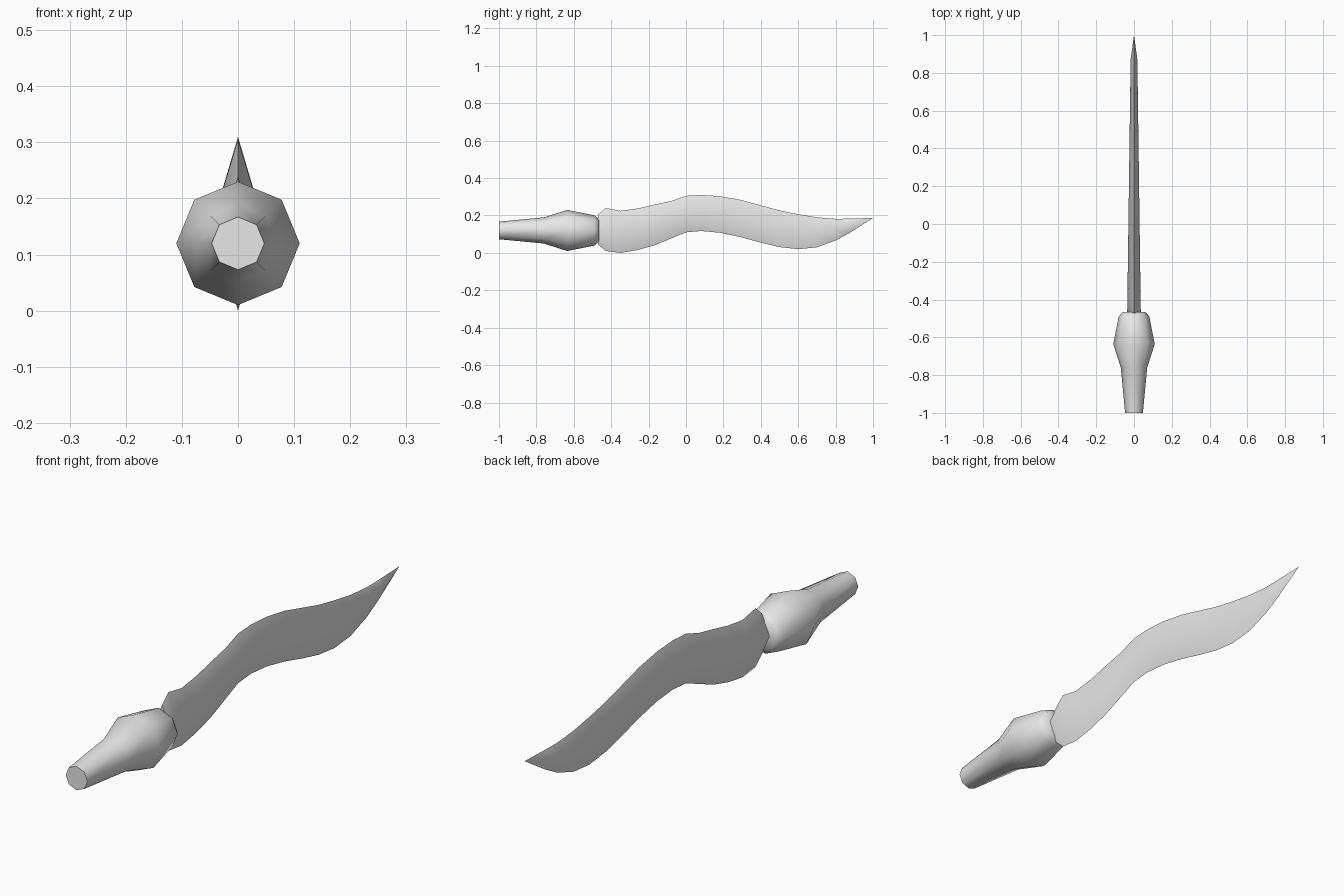
import bpy, bmesh, math

cube = bpy.data.objects.get("Cube")
if cube:
    bpy.data.objects.remove(cube, do_unlink=True)

grey = bpy.data.materials.new("plain_grey")
grey.diffuse_color = (0.8, 0.8, 0.8, 1)
grey.use_nodes = True
for node in grey.node_tree.nodes:
    if node.type == 'BSDF_PRINCIPLED':
        node.inputs["Base Color"].default_value = (0.8, 0.8, 0.8, 1)


def loft(name, rings, angle):
    """Skin a list of closed point rings, cap both ends and shade smooth."""
    bm = bmesh.new()
    loops = [[bm.verts.new(p) for p in ring] for ring in rings]
    n = len(loops[0])
    for a, b in zip(loops, loops[1:]):
        for i in range(n):
            j = (i + 1) % n
            bm.faces.new((a[i], a[j], b[j], b[i]))
    bm.faces.new(loops[0])
    bm.faces.new(loops[-1])
    # collapse the zero-width ring at a pointed end
    bmesh.ops.remove_doubles(bm, verts=bm.verts[:], dist=0.0002)
    bmesh.ops.recalc_face_normals(bm, faces=bm.faces[:])
    mesh = bpy.data.meshes.new(name)
    bm.to_mesh(mesh)
    bm.free()
    mesh.materials.append(grey)
    obj = bpy.data.objects.new(name, mesh)
    bpy.context.collection.objects.link(obj)
    bpy.ops.object.select_all(action='DESELECT')
    obj.select_set(True)
    bpy.context.view_layer.objects.active = obj
    bpy.ops.object.shade_smooth_by_angle(angle=math.radians(angle))
    return obj


# Handle: eight-sided grip swelling toward the blade (y, radius)
grip_z = 0.12
profile = [(-1.0, 0.047), (-0.76, 0.07), (-0.635, 0.11), (-0.49, 0.081), (-0.465, 0.06)]
loft("handle", [[(r * math.cos(k * math.pi / 4), y, grip_z + r * math.sin(k * math.pi / 4))
                 for k in range(8)] for y, r in profile], 60)

# Blade: wavy, diamond in section (y, upper edge z, lower edge z)
stations = [
    (-0.47, 0.205, 0.045), (-0.43, 0.24, 0.01), (-0.35, 0.225, 0.0),
    (-0.26, 0.237, 0.015), (-0.17, 0.258, 0.04), (-0.08, 0.277, 0.077),
    (0.0, 0.305, 0.11), (0.08, 0.31, 0.117), (0.18, 0.303, 0.108),
    (0.29, 0.284, 0.085), (0.40, 0.254, 0.055), (0.50, 0.227, 0.031),
    (0.60, 0.207, 0.02), (0.70, 0.19, 0.03), (0.80, 0.182, 0.066),
    (0.87, 0.183, 0.104), (1.0, 0.187, 0.187),
]
rings = []
for y, top, low in stations:
    w = 0.036 - 0.0135 * (y + 0.47) if y < 0.9 else 0.0
    mid = (top + low) / 2
    rings.append([(0, y, top), (w, y, mid), (0, y, low), (-w, y, mid)])
loft("blade", rings, 60)
